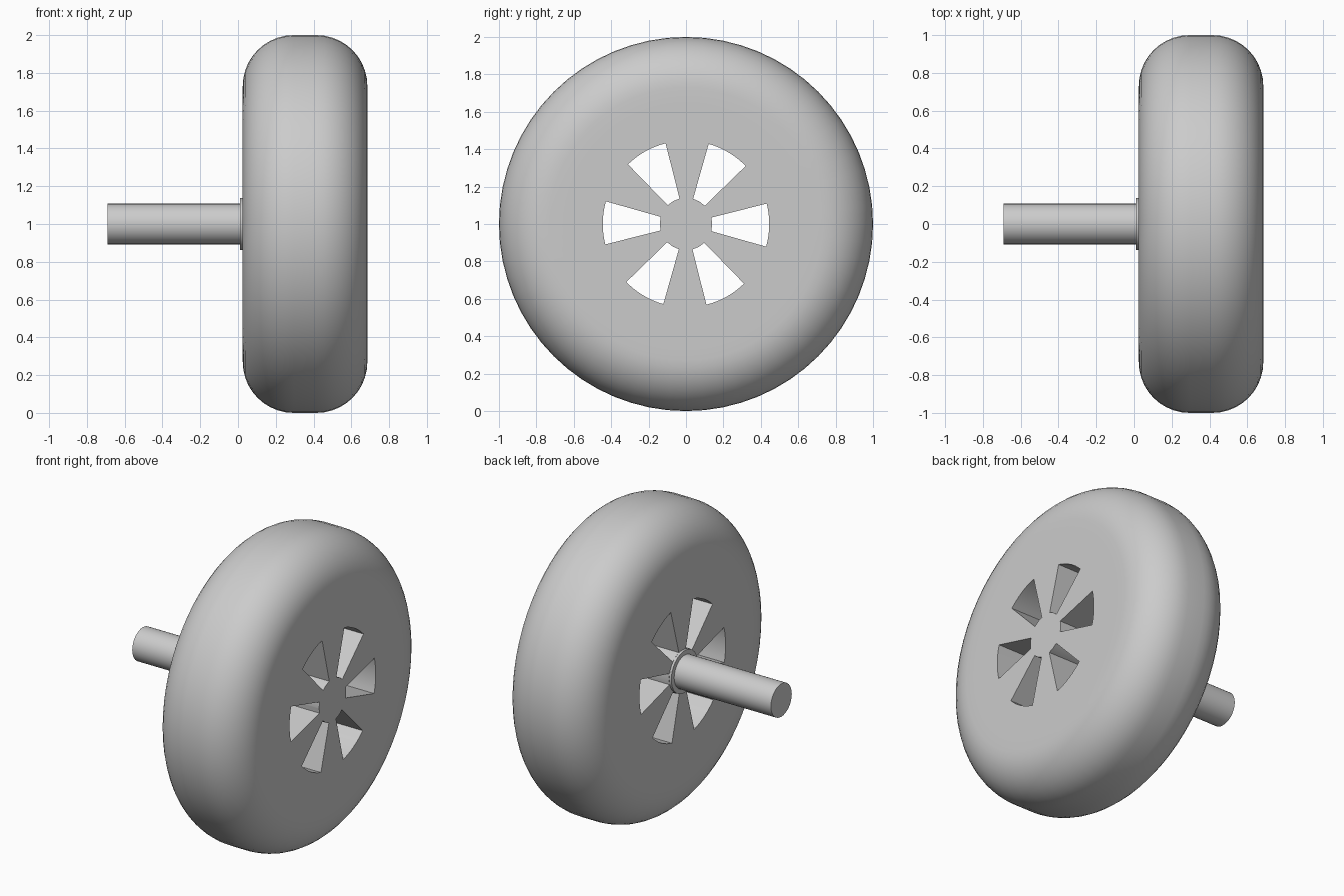
import bpy
import bmesh
from math import sin, cos, pi, radians
from mathutils import Vector, Matrix

cube = bpy.data.objects.get("Cube")
if cube:
    bpy.data.objects.remove(cube, do_unlink=True)

# Single grey material
grey = bpy.data.materials.new("light grey")
grey.use_nodes = True
colour = (0.6, 0.6, 0.6, 1)
grey.diffuse_color = colour
grey.node_tree.nodes["Principled BSDF"].inputs["Base Color"].default_value = colour

AXIS_Z = 1.0
INNER_X, OUTER_X = 0.025, 0.685
ROUND = 0.27


def make_object(name, bm):
    bmesh.ops.recalc_face_normals(bm, faces=bm.faces)
    mesh = bpy.data.meshes.new(name)
    bm.to_mesh(mesh)
    bm.free()
    mesh.materials.append(grey)
    obj = bpy.data.objects.new(name, mesh)
    obj.location.z = AXIS_Z
    bpy.context.collection.objects.link(obj)
    return obj


def activate(obj):
    bpy.ops.object.select_all(action='DESELECT')
    obj.select_set(True)
    bpy.context.view_layer.objects.active = obj


def smooth(obj):
    activate(obj)
    bpy.ops.object.shade_smooth_by_angle(angle=radians(30))


def lathe(name, profile, steps):
    """Turn an (x, radius) profile round the x axis and cap both ends."""
    bm = bmesh.new()
    verts = [bm.verts.new((x, 0, r)) for x, r in profile]
    edges = [bm.edges.new(pair) for pair in zip(verts, verts[1:])]
    bmesh.ops.spin(bm, geom=verts + edges, cent=(0, 0, 0), axis=(1, 0, 0),
                   angle=2 * pi, steps=steps)
    bmesh.ops.remove_doubles(bm, verts=bm.verts, dist=0.0001)
    bmesh.ops.holes_fill(bm, edges=[e for e in bm.edges if e.is_boundary], sides=0)
    return make_object(name, bm)


# Solid wheel with fully rounded shoulders
bends = [i * pi / 2 / 10 for i in range(11)]
inner = [(INNER_X + ROUND * (1 - cos(a)), 1 - ROUND + ROUND * sin(a)) for a in bends]
middle = INNER_X + OUTER_X
outer = [(middle - x, r) for x, r in reversed(inner)]
wheel = lathe("wheel", [(INNER_X, 0.65)] + inner + outer + [(OUTER_X, 0.65)], 64)

# Six wedge slots cut right through the wheel
bm = bmesh.new()
half = radians(15)
for k in range(6):
    centre = k * pi / 3 - radians(0.8)
    outline = [(0.445, -half + half * i / 4) for i in range(9)]
    outline += [(0.14, half - half * i) for i in range(3)]
    ring = [bm.verts.new((-0.1, r * cos(centre + a), r * sin(centre + a)))
            for r, a in outline]
    face = bm.faces.new(ring)
    grown = bmesh.ops.extrude_face_region(bm, geom=[face])["geom"]
    bmesh.ops.translate(bm, vec=(1, 0, 0),
                        verts=[v for v in grown if isinstance(v, bmesh.types.BMVert)])
cutter = make_object("slot_cutter", bm)
cutter.hide_render = True

cut = wheel.modifiers.new("slots", 'BOOLEAN')
cut.operation = 'DIFFERENCE'
cut.solver = 'EXACT'
cut.object = cutter
activate(wheel)
bpy.ops.object.modifier_apply(modifier=cut.name)
bpy.data.objects.remove(cutter, do_unlink=True)
smooth(wheel)

# Axle and the thin collar where it meets the wheel
smooth(lathe("axle", [(-0.69, 0.108), (0.03, 0.108)], 32))
smooth(lathe("axle_collar", [(0.01, 0.138), (0.03, 0.138)], 32))
